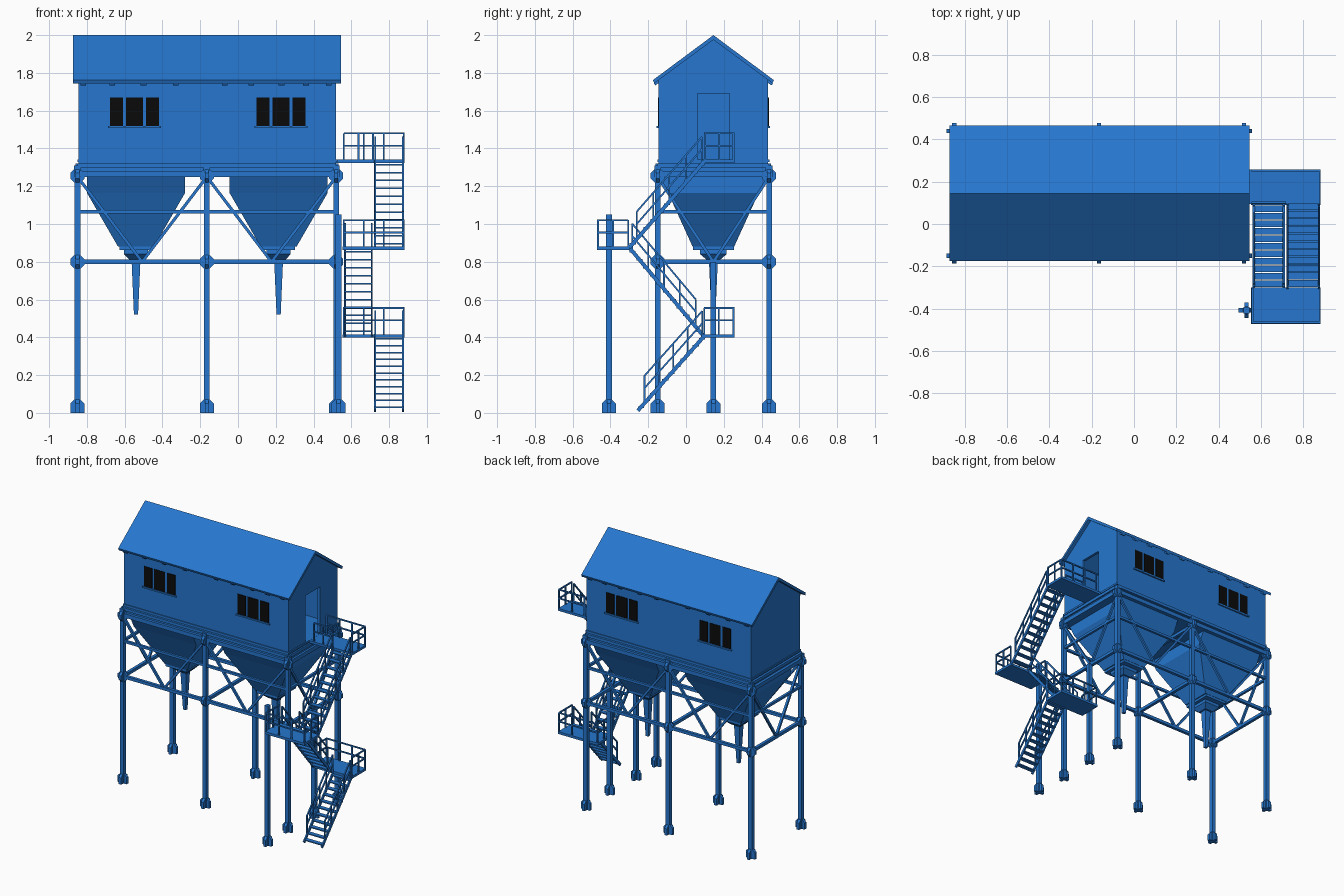
import bpy, bmesh
from mathutils import Vector, Matrix

if "Cube" in bpy.data.objects:
    bpy.data.objects.remove(bpy.data.objects["Cube"])


def material(name, color):
    m = bpy.data.materials.new(name)
    m.use_nodes = True
    m.diffuse_color = color
    m.node_tree.nodes["Principled BSDF"].inputs["Base Color"].default_value = color
    return m


BLUE = material("painted blue", (0.019, 0.183, 0.62, 1))
BLACK = material("window black", (0.003, 0.003, 0.003, 1))
YC = 0.145                      # centre line of the building
Y_SIDES = (-0.15, 0.44)
POST_X = (-0.85, -0.165, 0.52)


class Part:
    """Collects simple solids into one named object."""

    def __init__(self, name, mat=BLUE):
        self.name, self.mat, self.bm = name, mat, bmesh.new()

    def box(self, lo, hi):
        lo, hi = Vector(lo), Vector(hi)
        m = Matrix.Translation((lo + hi) / 2) @ Matrix.Diagonal((*(hi - lo), 1))
        bmesh.ops.create_cube(self.bm, size=1, matrix=m)

    def bar(self, a, b, w=0.02, h=None):
        a, b = Vector(a), Vector(b)
        d = (b - a).normalized()
        side = d.cross(Vector((0, 0, 1)) if abs(d.z) < 0.99 else Vector((0, 1, 0))).normalized()
        up = side.cross(d)
        rot = Matrix((side, up, d)).transposed().to_4x4()
        size = Matrix.Diagonal((w, h or w, (b - a).length, 1))
        bmesh.ops.create_cube(self.bm, size=1, matrix=Matrix.Translation((a + b) / 2) @ rot @ size)

    def prism(self, points, offset):
        f = self.bm.faces.new([self.bm.verts.new(p) for p in points])
        geo = bmesh.ops.extrude_face_region(self.bm, geom=[f])["geom"]
        verts = [g for g in geo if isinstance(g, bmesh.types.BMVert)]
        bmesh.ops.translate(self.bm, verts=verts, vec=offset)

    def loft(self, x, y, rings):
        """Rectangular rings of (z, half x, half y), capped at both ends."""
        loops = [[self.bm.verts.new((x + sx * hx, y + sy * hy, z))
                  for sx, sy in ((-1, -1), (1, -1), (1, 1), (-1, 1))] for z, hx, hy in rings]
        for a, b in zip(loops, loops[1:]):
            for i in range(4):
                j = (i + 1) % 4
                self.bm.faces.new((a[i], a[j], b[j], b[i]))
        self.bm.faces.new(loops[0])
        self.bm.faces.new(loops[-1])

    def gusset(self, x, y, z0, z1, cut_bottom=True, r=0.037, t=0.02, c=0.02):
        """Two crossing plates with clipped corners."""
        cb = c if cut_bottom else 0
        prof = [(-r + cb, z0), (r - cb, z0), (r, z0 + cb), (r, z1 - c),
                (r - c, z1), (c - r, z1), (-r, z1 - c), (-r, z0 + cb)]
        if not cut_bottom:
            prof = prof[:2] + prof[3:7]
        self.prism([(x + u, y - t / 2, z) for u, z in prof], (0, t, 0))
        self.prism([(x - t / 2, y + u, z) for u, z in prof], (t, 0, 0))

    def done(self):
        bmesh.ops.recalc_face_normals(self.bm, faces=self.bm.faces)
        me = bpy.data.meshes.new(self.name)
        self.bm.to_mesh(me)
        self.bm.free()
        me.materials.append(self.mat)
        bpy.context.collection.objects.link(bpy.data.objects.new(self.name, me))


# House shell: floor, long walls, plain gable and gable with doorway
house = Part("house_walls")
X0, X1, T, HY, EAVE, APEX, BASE = -0.845, 0.52, 0.02, 0.29, 1.762, 1.978, 1.33
house.box((X0, YC - HY, 1.25), (X1, YC + HY, 1.34))
for y in (YC - HY, YC + HY - T):
    house.box((X0, y, BASE), (X1, y + T, EAVE))
top = [(HY, EAVE), (0, APEX), (-HY, EAVE)]
plain = [(-HY, BASE), (HY, BASE)] + top
door = [(-HY, BASE), (-0.085, BASE), (-0.085, 1.69), (0.085, 1.69), (0.085, BASE), (HY, BASE)] + top
house.prism([(X0, YC + u, z) for u, z in plain], (T, 0, 0))
house.prism([(X1 - T, YC + u, z) for u, z in door], (T, 0, 0))
house.done()

# Trim at the floor line and window sills
trim = Part("floor_trim_and_sills")
trim.box((X0 - 0.006, YC - HY - 0.006, 1.328), (X1 + 0.006, YC + HY + 0.006, 1.342))
for cx in (-0.548, 0.228):
    for y in (YC - HY, YC + HY):
        trim.box((cx - 0.14, y - 0.01, 1.508), (cx + 0.14, y + 0.01, 1.519))
trim.done()

# Window panes on both long walls
panes = Part("window_panes", BLACK)
for cx in (-0.548, 0.228):
    for dx, half in ((-0.095, 0.034), (0, 0.045), (0.095, 0.034)):
        for y in (YC - HY, YC + HY):
            panes.box((cx + dx - half, y - 0.004, 1.52), (cx + dx + half, y + 0.004, 1.67))
panes.done()

# Gable roof with rafter tails under the eaves
roof = Part("gable_roof")
prof = [(-0.32, 1.762), (0, 2.0), (0.32, 1.762), (0.313, 1.745), (0, 1.975), (-0.313, 1.745)]
roof.prism([(-0.873, YC + u, z) for u, z in prof], (1.418, 0, 0))
roof.done()
tails = Part("rafter_tails")
for x in (-0.82, -0.665, -0.5, -0.33, -0.07, 0.07, 0.23, 0.36, 0.48):
    for s in (-1, 1):
        tails.bar((x, YC + s * 0.27, 1.768), (x, YC + s * 0.312, 1.74), 0.03, 0.014)
tails.done()

# Main posts with feet and gusset plates
posts = Part("support_posts")
gussets = Part("gusset_plates")
for x in POST_X:
    for y in Y_SIDES:
        posts.box((x - 0.015, y - 0.015, 0), (x + 0.015, y + 0.015, 1.29))
        gussets.gusset(x, y, 0, 0.07, False)
        gussets.gusset(x, y, 0.765, 0.835)
        gussets.gusset(x, y, 1.22, 1.29)
        gussets.box((x - 0.018, y - 0.018, 1.25), (x + 0.018, y + 0.018, 1.31))
for y, h in ((-0.408, 1.05), (YC, 0.8)):
    posts.box((0.517, y - 0.015, 0), (0.547, y + 0.015, h))
    gussets.gusset(0.532, y, 0, 0.07, False)
posts.done()
gussets.done()

# Horizontal beams and V bracing
beams = Part("frame_beams")
braces = Part("diagonal_braces")


def bay(a, b):
    a, b = Vector(a), Vector(b)
    for z, w in ((0.8, 0.022), (1.065, 0.018), (1.265, 0.03), (1.31, 0.022)):
        beams.bar(a + Vector((0, 0, z)), b + Vector((0, 0, z)), w)
    mid = (a + b) / 2 + Vector((0, 0, 0.8))
    for p in (a, b):
        braces.bar(p + Vector((0, 0, 1.25)), mid, 0.016)


for y in Y_SIDES:
    for xa, xb in zip(POST_X, POST_X[1:]):
        bay((xa, y, 0), (xb, y, 0))
for x in (POST_X[0], POST_X[-1]):
    bay((x, Y_SIDES[0], 0), (x, Y_SIDES[1], 0))
for z in (0.8, 1.24):
    beams.bar((POST_X[1], Y_SIDES[0], z), (POST_X[1], Y_SIDES[1], z), 0.022)
beams.done()
braces.done()

# Hoppers with discharge spouts
for name, x in (("right", -0.54), ("left", 0.215)):
    hop = Part(name + "_hopper")
    hop.loft(x, YC, [(1.255, 0.26, 0.285), (1.165, 0.26, 0.24), (0.88, 0.095, 0.11)])
    hop.box((x - 0.088, YC - 0.108, 0.862), (x + 0.088, YC + 0.108, 0.885))
    hop.loft(x, YC, [(0.865, 0.064, 0.07), (0.84, 0.064, 0.07), (0.81, 0.035, 0.035)])
    hop.done()
    spout = Part(name + "_spout")
    spout.loft(x, YC, [(0.82, 0.024, 0.024), (0.52, 0.011, 0.011)])
    spout.done()

# Landings and guard rails
RAIL = 0.145
XA, XB = 0.56, 0.878
landings = Part("stair_landings")
rails = Part("guard_rails")


def guard(a, b, n):
    """Posts and rails along a run, which may slope."""
    a, b = Vector(a), Vector(b)
    for h in (RAIL, RAIL * 0.55):
        rails.bar(a + Vector((0, 0, h)), b + Vector((0, 0, h)), 0.009)
    for i in range(n + 1):
        p = a.lerp(b, i / n)
        rails.bar(p, p + Vector((0, 0, RAIL)), 0.009)


for z, x0, y0, y1 in ((1.335, 0.52, 0.095, 0.258), (0.875, 0.552, -0.472, -0.3), (0.41, 0.552, 0.09, 0.258)):
    landings.box((x0, y0, z - 0.012), (0.882, y1, z + 0.006))
    outer = y0 + 0.006 if y0 < -0.2 else y1 - 0.006
    guard((XA, outer, z), (XB, outer, z), 3)
    guard((XB, y0 + 0.006, z), (XB, y1 - 0.006, z), 2)
    if z < 1:
        guard((XA, y0 + 0.006, z), (XA, y1 - 0.006, z), 2)
    else:
        guard((XA, y0 + 0.006, z), (0.715, y0 + 0.006, z), 2)
landings.done()

# Stair flights: stringers, treads and sloping rails
flights = Part("stair_flights")
for x0, x1, top_yz, low_yz in ((0.722, XB, (0.1, 1.335), (-0.3, 0.875)),
                               (0.562, 0.712, (-0.3, 0.875), (0.09, 0.41)),
                               (0.722, XB, (0.1, 0.41), (-0.255, 0.012))):
    for x in (x0 + 0.004, x1 - 0.004):
        a, b = Vector((x, *top_yz)), Vector((x, *low_yz))
        flights.bar(a, b, 0.01, 0.02)
        guard(a.lerp(b, 0.04), b.lerp(a, 0.1), 4)
    n = 11
    for i in range(n):
        t = (i + 0.5) / n
        y = top_yz[0] + (low_yz[0] - top_yz[0]) * t
        z = top_yz[1] + (low_yz[1] - top_yz[1]) * t
        flights.box((x0, y - 0.016, z - 0.004), (x1, y + 0.016, z + 0.004))
flights.done()
rails.done()
